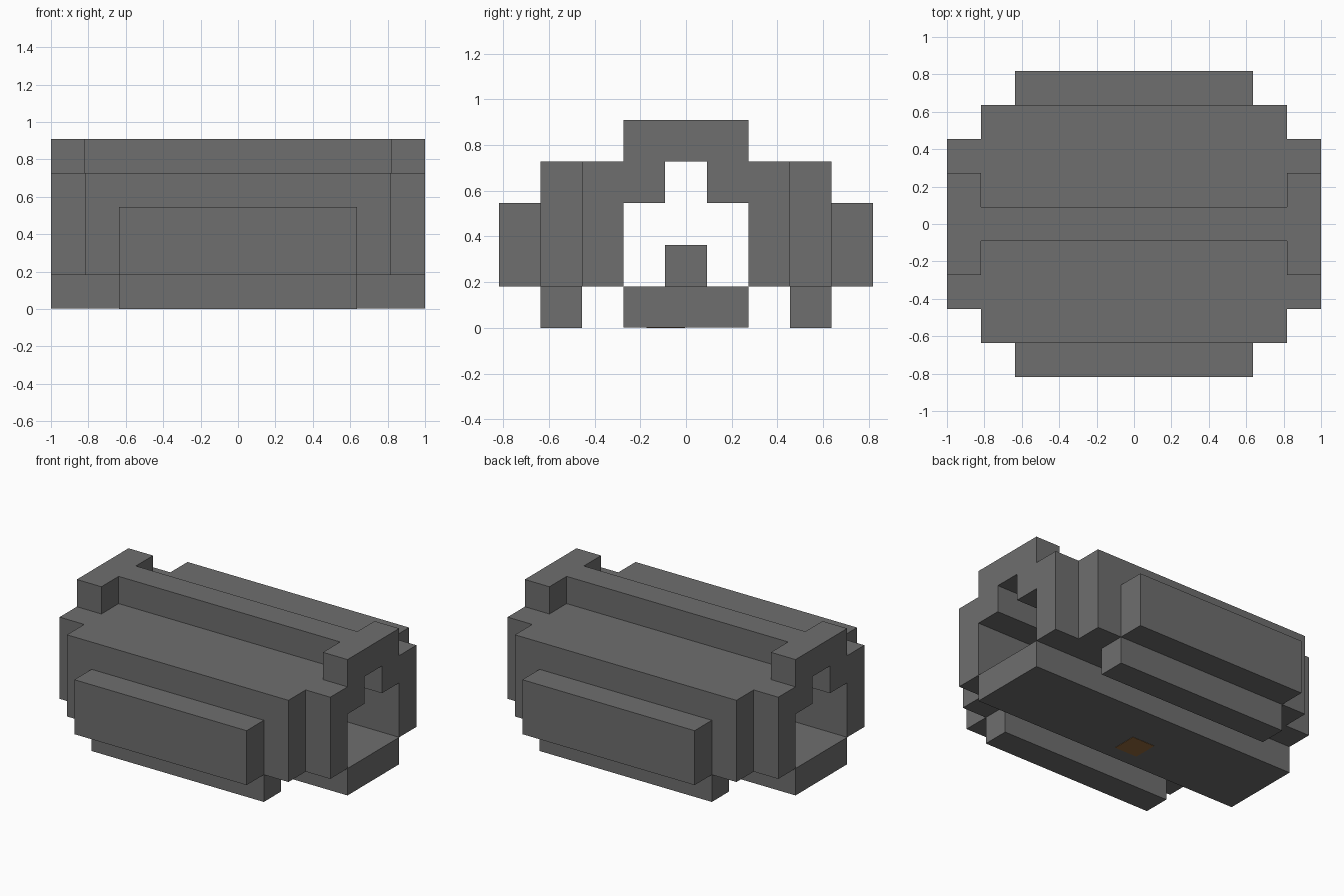
import bpy
import bmesh

cube = bpy.data.objects.get("Cube")
if cube:
    bpy.data.objects.remove(cube, do_unlink=True)

U = 2 / 11  # one block


def material(name, rgb):
    mat = bpy.data.materials.new(name)
    mat.use_nodes = True
    mat.diffuse_color = (*rgb, 1)
    mat.node_tree.nodes["Principled BSDF"].inputs["Base Color"].default_value = (*rgb, 1)
    return mat


GREY = material("stone grey", (0.156, 0.156, 0.156))
BROWN = material("dark brown", (0.30, 0.147, 0.048))


def extrude(name, profile, x0, x1, mat=GREY):
    """Extrude a (y, z) outline, in blocks, along x."""
    bm = bmesh.new()
    face = bm.faces.new([bm.verts.new((x0 * U, y * U, z * U)) for y, z in profile])
    grown = bmesh.ops.extrude_face_region(bm, geom=[face])["geom"]
    moved = [v for v in grown if isinstance(v, bmesh.types.BMVert)]
    bmesh.ops.translate(bm, verts=moved, vec=((x1 - x0) * U, 0, 0))
    bmesh.ops.recalc_face_normals(bm, faces=bm.faces)
    mesh = bpy.data.meshes.new(name)
    bm.to_mesh(mesh)
    bm.free()
    mesh.materials.append(mat)
    obj = bpy.data.objects.new(name, mesh)
    bpy.context.collection.objects.link(obj)
    return obj


def rect(y0, y1, z0, z1):
    return [(y0, z0), (y1, z0), (y1, z1), (y0, z1)]


# Floor, with a small brown plate let into its underside
extrude("base_plate", rect(-1.5, 1.5, 0.01, 1), -5.5, 5.5)
extrude("bottom_patch", rect(-0.95, -0.03, 0, 0.03), -0.9, 0.02, BROWN)

# Core block in the tunnel and ridge along the roof
extrude("core", rect(-0.5, 0.5, 1, 2), -3.5, 3.5)
extrude("roof_ridge", rect(-0.5, 0.5, 4, 5), -4.5, 4.5)

# Stepped arch at each end
half_arch = [(0.5, 4), (0.5, 3), (1.5, 3), (1.5, 1), (2.5, 1), (2.5, 4), (1.5, 4), (1.5, 5)]
arch = half_arch + [(-y, z) for y, z in reversed(half_arch)]
for side, x0 in (("left", 4.5), ("right", -5.5)):
    extrude(side + "_end_arch", arch, x0, x0 + 1)

# Long walls, side panels and foot rails, mirrored front to back
wall = [(0.5, 3), (1.5, 3), (1.5, 1), (3.5, 1), (3.5, 4), (0.5, 4)]
for side, s in (("front", -1), ("back", 1)):
    for part, outline, half in (
        ("wall", wall, 4.5),
        ("side_panel", rect(3.5, 4.5, 1, 3), 3.5),
        ("foot_rail", rect(2.5, 3.5, 0, 1), 3.5),
    ):
        extrude(f"{side}_{part}", [(s * y, z) for y, z in outline], -half, half)
